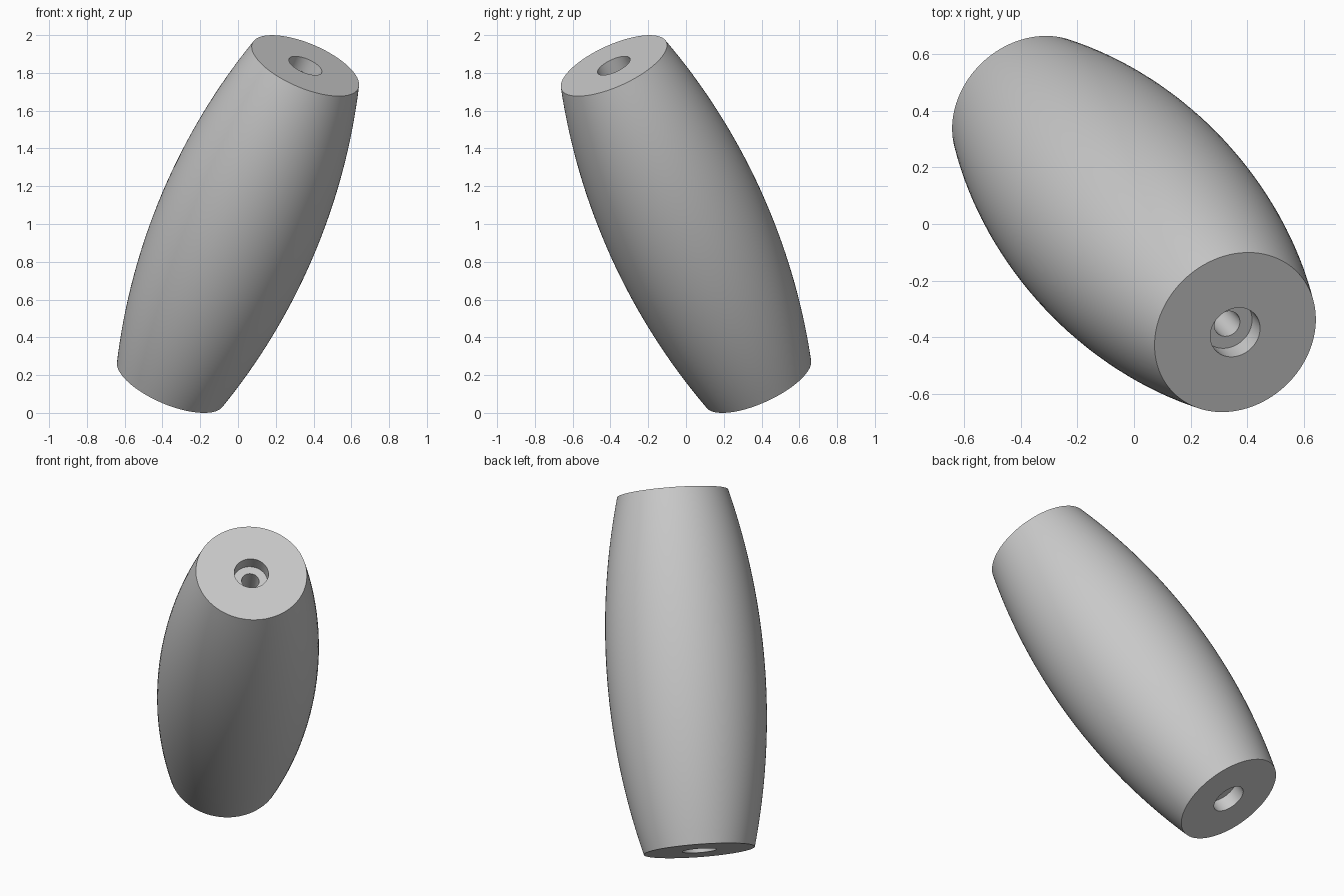
import bpy, bmesh, math
from mathutils import Vector

cube = bpy.data.objects.get("Cube")
if cube:
    bpy.data.objects.remove(cube, do_unlink=True)

# Main sizes, measured along and around the barrel axis
HALF = 0.988
END_R, MID_R = 0.305, 0.434
BORE_R, SINK_R, SINK_DEPTH = 0.048, 0.094, 0.078
AXIS = Vector((0.715, -0.765, 1.68)).normalized()

# Single grey material
grey = bpy.data.materials.new("plain grey")
grey.use_nodes = True
colour = (0.58, 0.58, 0.58, 1)
grey.diffuse_color = colour
grey.node_tree.nodes["Principled BSDF"].inputs["Base Color"].default_value = colour


def barrel_arc(steps):
    """Circular bulge between the two end rims."""
    sag = MID_R - END_R
    rho = (HALF ** 2 + sag ** 2) / (2 * sag)
    reach = math.asin(HALF / rho)
    angles = [reach * (2 * i / steps - 1) for i in range(steps + 1)]
    return [(MID_R - rho + rho * math.cos(a), rho * math.sin(a)) for a in angles]


# Closed section: bulged side, flat ends, counterbores and through bore
floor = HALF - SINK_DEPTH
section = barrel_arc(32) + [(SINK_R, HALF), (SINK_R, floor), (BORE_R, floor),
                            (BORE_R, -floor), (SINK_R, -floor), (SINK_R, -HALF)]

# Revolve the section around the axis
bm = bmesh.new()
verts = [bm.verts.new((r, 0, z)) for r, z in section]
edges = [bm.edges.new((v, verts[i - 1])) for i, v in enumerate(verts)]
bmesh.ops.spin(bm, geom=verts + edges, cent=(0, 0, 0), axis=(0, 0, 1),
               angle=math.tau, steps=96, use_merge=False)
bmesh.ops.remove_doubles(bm, verts=bm.verts[:], dist=1e-5)
bmesh.ops.recalc_face_normals(bm, faces=bm.faces[:])

# Lean the barrel and centre it above the ground
bm.transform(AXIS.to_track_quat('Z', 'Y').to_matrix().to_4x4())
lowest = min(v.co.z for v in bm.verts)
bmesh.ops.translate(bm, verts=bm.verts[:], vec=(0, 0, -lowest))

mesh = bpy.data.meshes.new("barrel_grip")
bm.to_mesh(mesh)
bm.free()
mesh.materials.append(grey)
grip = bpy.data.objects.new("barrel_grip", mesh)
bpy.context.collection.objects.link(grip)

# Smooth sides with crisp rims
bpy.ops.object.select_all(action='DESELECT')
grip.select_set(True)
bpy.context.view_layer.objects.active = grip
bpy.ops.object.shade_smooth_by_angle(angle=math.radians(30))
